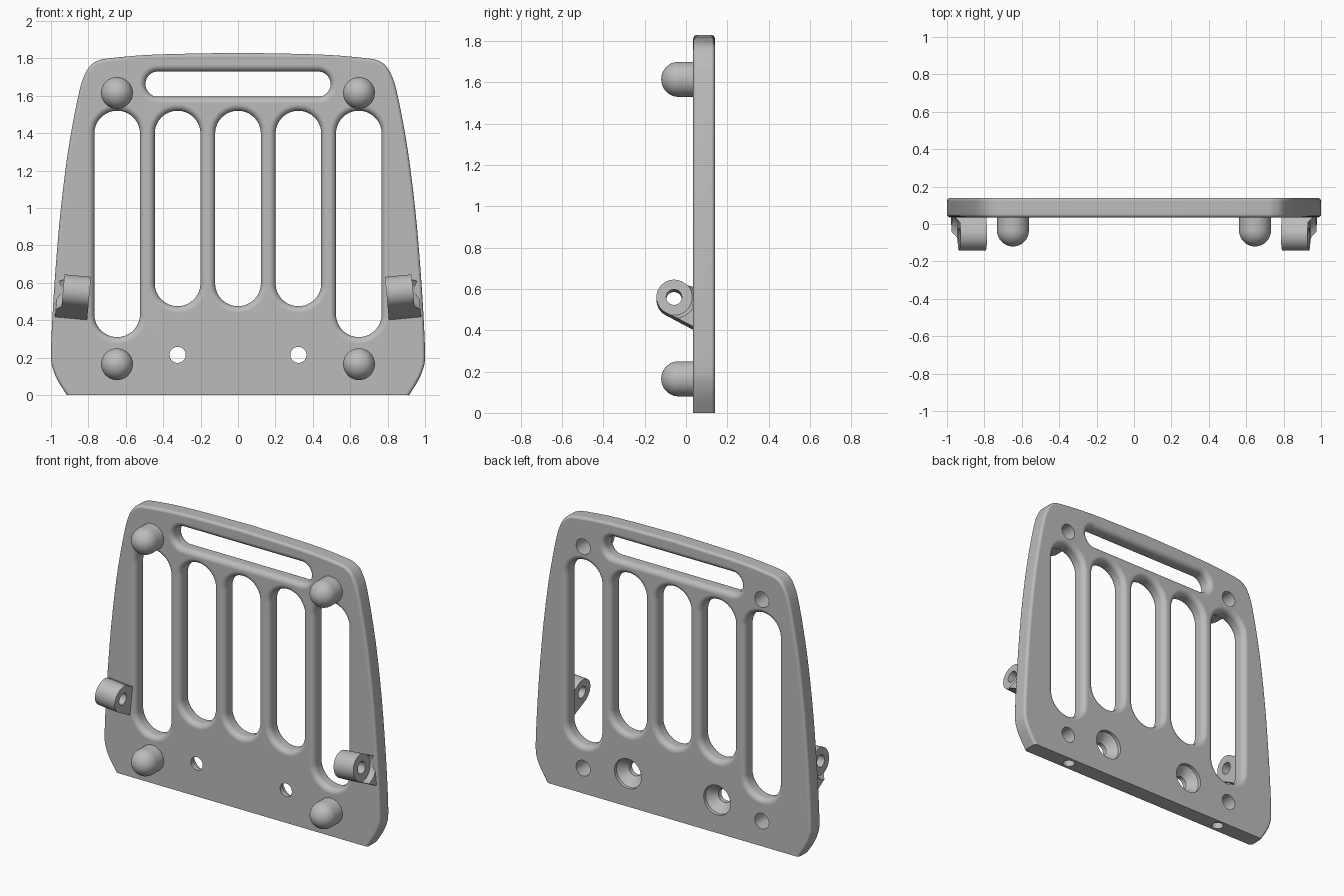
import bpy, bmesh, math
from mathutils import Matrix, Vector

if "Cube" in bpy.data.objects:
    bpy.data.objects.remove(bpy.data.objects["Cube"])

FRONT, BACK = 0.035, 0.14      # plate faces in y
EDGE = 0.035                   # rounding around the slots

grey = bpy.data.materials.new("light grey")
grey.use_nodes = True
grey.diffuse_color = (0.5, 0.5, 0.5, 1)
grey.node_tree.nodes["Principled BSDF"].inputs["Base Color"].default_value = (0.5, 0.5, 0.5, 1)


def loft(name, rings, matrix=Matrix(), rim_bevel=0.0):
    """Bridge equal-length rings of points and cap both ends."""
    bm = bmesh.new()
    loops = [[bm.verts.new(matrix @ Vector(p)) for p in ring] for ring in rings]
    n = len(loops[0])
    for a, b in zip(loops, loops[1:]):
        for i in range(n):
            j = (i + 1) % n
            bm.faces.new((a[i], a[j], b[j], b[i]))
    caps = [bm.faces.new(loops[0]), bm.faces.new(loops[-1])]
    bmesh.ops.recalc_face_normals(bm, faces=bm.faces)
    if rim_bevel:
        rim = [e for f in caps for e in f.edges if max(v.co.z for v in e.verts) > 0.001]
        bmesh.ops.bevel(bm, geom=rim, offset=rim_bevel, segments=4, profile=0.5, affect='EDGES')
    mesh = bpy.data.meshes.new(name)
    bm.to_mesh(mesh)
    bm.free()
    mesh.materials.append(grey)
    obj = bpy.data.objects.new(name, mesh)
    bpy.context.collection.objects.link(obj)
    return obj


def lathe(name, profile, matrix, n=40):
    """Revolve (radius, height) pairs about local y."""
    turn = [2 * math.pi * i / n for i in range(n)]
    return loft(name, [[(r * math.cos(t), y, r * math.sin(t)) for t in turn]
                       for r, y in profile], matrix)


def stadium(cx, cz, hx, hz, grow, y, n=16):
    """Ring with fully rounded ends, grown outward by an offset."""
    r = min(hx, hz)
    pts = []
    for i in range(4 * n):
        t = 2 * math.pi * (i + 0.5) / (4 * n)
        c, s = math.cos(t), math.sin(t)
        pts.append((cx + math.copysign(hx - r, c) + (r + grow) * c, y,
                    cz + math.copysign(hz - r, s) + (r + grow) * s))
    return pts


def slot_cutter(x0, x1, z0, z1):
    """Cutter flaring at both faces, leaving rounded slot rims."""
    steps = [math.pi / 2 * i / 6 for i in range(7)]
    flare = [(EDGE * (1 - math.cos(t)), EDGE * (1 - math.sin(t))) for t in steps]
    levels = [(EDGE, FRONT - 0.02)]
    levels += [(g, FRONT + d) for g, d in reversed(flare)]
    levels += [(g, BACK - d) for g, d in flare]
    levels += [(EDGE, BACK + 0.02)]
    return loft("slot_cutter", [stadium((x0 + x1) / 2, (z0 + z1) / 2, (x1 - x0) / 2,
                                        (z1 - z0) / 2, g, y) for g, y in levels])


def cut(target, cutter, keep=False):
    mod = target.modifiers.new("cut", 'BOOLEAN')
    mod.operation, mod.solver, mod.object = 'DIFFERENCE', 'EXACT', cutter
    bpy.context.view_layer.objects.active = target
    bpy.ops.object.modifier_apply(modifier=mod.name)
    if not keep:
        bpy.data.objects.remove(cutter)


def smooth(obj):
    bpy.ops.object.select_all(action='DESELECT')
    obj.select_set(True)
    bpy.context.view_layer.objects.active = obj
    bpy.ops.object.shade_smooth_by_angle(angle=math.radians(35))
    mod = obj.modifiers.new("flat face normals", 'WEIGHTED_NORMAL')
    mod.keep_sharp = True


def spline(points, steps=4):
    """Catmull-Rom curve through the points."""
    p = [Vector(q) for q in points]
    p = [2 * p[0] - p[1]] + p + [2 * p[-1] - p[-2]]
    out = []
    for a, b, c, d in zip(p, p[1:], p[2:], p[3:]):
        for k in range(steps):
            t = k / steps
            out.append(0.5 * (2 * b + (c - a) * t + (2 * a - 5 * b + 4 * c - d) * t * t
                              + (3 * b - a - 3 * c + d) * t ** 3))
    return out


# Plate: mirrored tapering outline with a rounded rim
half = spline([(0.915, 0), (0.962, 0.075), (0.99, 0.14), (1, 0.21), (0.992, 0.42),
               (0.975, 0.68), (0.95, 0.97), (0.915, 1.26), (0.88, 1.47), (0.847, 1.63),
               (0.825, 1.70), (0.795, 1.755), (0.755, 1.785), (0.69, 1.80),
               (0.45, 1.82), (0, 1.83)])
outline = [(p.x, p.y) for p in half] + [(0, 1.83)] + [(-p.x, p.y) for p in reversed(half)]
plate = loft("plate", [[(x, y, z) for x, z in outline] for y in (FRONT, BACK)], rim_bevel=0.018)

# Slots: grip slot on top, five upright slots below
cut(plate, slot_cutter(-0.495, 0.495, 1.595, 1.73))
for k in range(-2, 3):
    x = 0.323 * k
    cut(plate, slot_cutter(x - 0.122, x + 0.122, 0.31 if abs(k) == 2 else 0.475, 1.52))

for side, word in ((1, "left"), (-1, "right")):
    # Countersunk screw hole
    cut(plate, lathe("screw_cutter", [(0.043, FRONT - 0.03), (0.043, BACK - 0.075),
                                      (0.097, BACK - 0.022), (0.097, BACK + 0.02)],
                     Matrix.Translation((side * 0.323, 0, 0.215))))
    # Blind hole in the bottom edge
    cut(plate, lathe("edge_hole_cutter", [(0.036, -0.03), (0.036, 0.09)],
                     Matrix.Translation((side * 0.6, (FRONT + BACK) / 2, 0))
                     @ Matrix.Rotation(math.pi / 2, 4, 'X')))

    # Domed pegs, drilled from the back
    for z, level in ((0.165, "lower"), (1.615, "upper")):
        at = Matrix.Translation((side * 0.647, 0, z))
        dome = [math.radians(a) for a in range(0, 89, 8)]
        peg = lathe(f"{level}_{word}_peg", [(0.085, 0.06)]
                    + [(0.085 * math.cos(a), -0.035 - 0.085 * math.sin(a)) for a in dome], at)
        drill = lathe("drill_cutter", [(0.051, -0.03), (0.051, BACK + 0.02)], at)
        cut(peg, drill, keep=True)
        cut(plate, drill)
        smooth(peg)

    # Hinge lug: rounded profile, scooped outer face, cross hole
    place = (Matrix.Translation((side * 0.878, -0.058, 0.555))
             @ Matrix.Rotation(math.radians(-5.3 * side), 4, 'Y')
             @ Matrix.Diagonal((side, 1, 1, 1)))
    arc = [math.radians(a) for a in range(45, 244, 6)]
    shape = [(0.11, 0.04)] + [(0.085 * math.cos(a), 0.085 * math.sin(a)) for a in arc]
    shape += [(0.11, -0.155)]
    lug = loft(f"{word}_lug", [[(u, y, z) for y, z in shape] for u in (-0.085, 0.088)], place)
    across = place @ Matrix.Rotation(-math.pi / 2, 4, 'Z')
    cut(lug, lathe("scoop_cutter", [(0.088, 0.058), (0.095, 0.07), (0.115, 0.1)], across))
    cut(lug, lathe("pin_cutter", [(0.038, -0.15), (0.038, 0.15)], across))
    smooth(lug)

smooth(plate)
